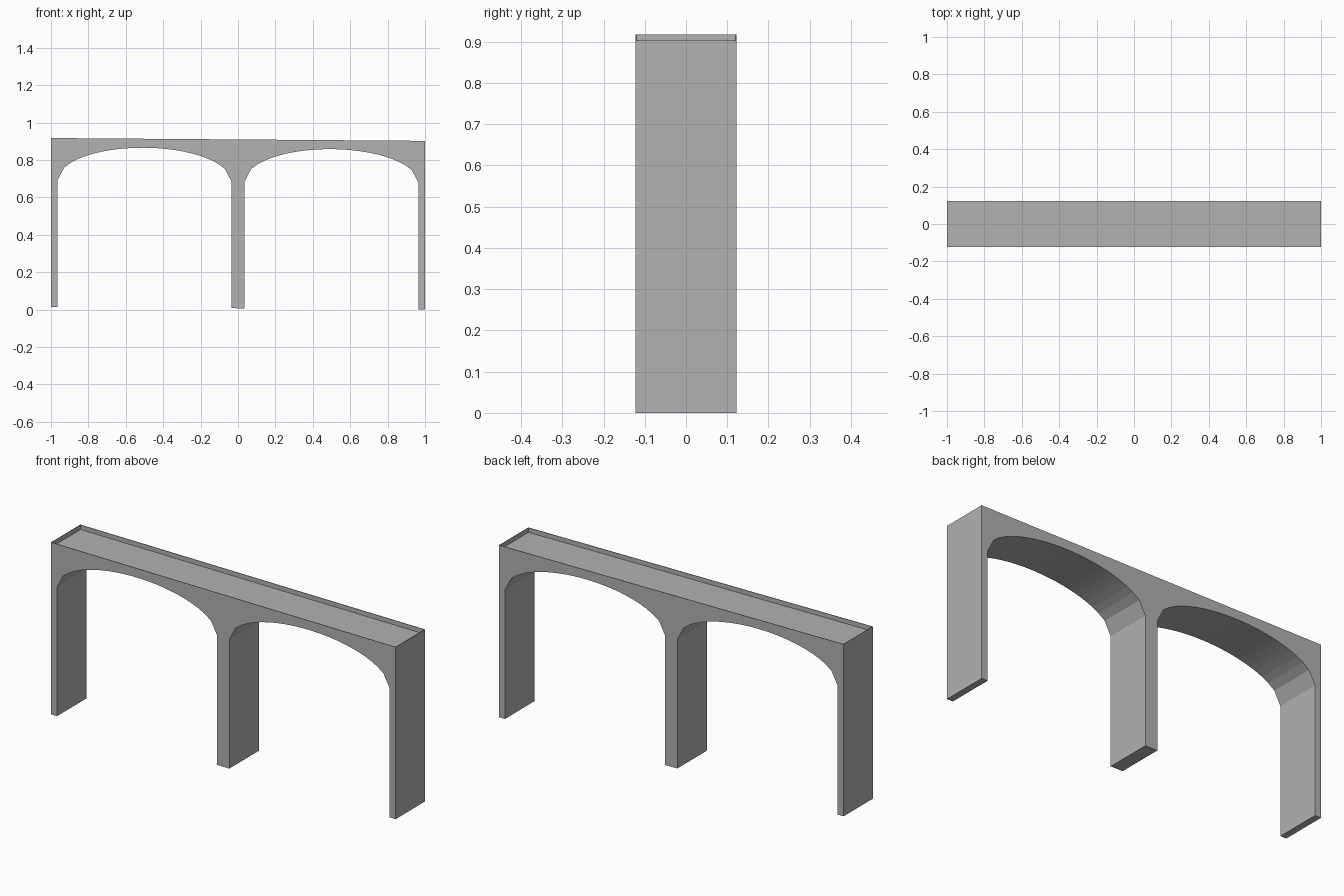
import bpy, bmesh, math

cube = bpy.data.objects.get("Cube")
if cube:
    bpy.data.objects.remove(cube, do_unlink=True)

SLOPE = 0.0075          # fall of the whole bridge towards +x
HALF = 0.122            # half of the width
PIER = 0.035            # end pier thickness, half of the middle pier
BASE, SPRING, RISE, DECK, TOP = SLOPE, 0.685, 0.177, 0.886, 0.91
STEPS = 26
WALL = 0.003

stone = bpy.data.materials.new("grey stone")
stone.use_nodes = True
grey = (0.445, 0.445, 0.445, 1)
stone.diffuse_color = grey
stone.node_tree.nodes["Principled BSDF"].inputs["Base Color"].default_value = grey


def prism(name, profile, y0, y1):
    """Extrude an x-z outline along y, following the slope."""
    bm = bmesh.new()
    face = bm.faces.new([bm.verts.new((x, y0, z - SLOPE * x)) for x, z in profile])
    out = bmesh.ops.extrude_face_region(bm, geom=[face])
    for v in out["geom"]:
        if isinstance(v, bmesh.types.BMVert):
            v.co.y = y1
    bmesh.ops.recalc_face_normals(bm, faces=bm.faces)
    mesh = bpy.data.meshes.new(name)
    bm.to_mesh(mesh)
    bm.free()
    mesh.materials.append(stone)
    obj = bpy.data.objects.new(name, mesh)
    bpy.context.collection.objects.link(obj)
    return obj


def arch(centre):
    """Half ellipse with evenly spaced x steps, from left to right."""
    a = 0.5 - PIER
    points = []
    for i in range(STEPS + 1):
        t = 2 * i / STEPS - 1
        points.append((centre + a * t, SPRING + RISE * math.sqrt(max(0, 1 - t * t))))
    return points


def span(centre):
    """Arch opening including the pier feet on both sides."""
    a = 0.5 - PIER
    return [(centre - a, BASE)] + arch(centre) + [(centre + a, BASE)]


# Piers, arches and deck in one body
outline = [(-1, DECK), (-1, BASE)] + span(-0.5) + span(0.5) + [(1, BASE), (1, DECK)]
prism("bridge_body", outline, -HALF, HALF)


def wall(name, x0, x1, y0, y1):
    prism(name, [(x0, DECK), (x1, DECK), (x1, TOP), (x0, TOP)], y0, y1)


# Thin parapet around the deck
wall("front_parapet", -1, 1, -HALF, -HALF + WALL)
wall("back_parapet", -1, 1, HALF - WALL, HALF)
wall("right_end_parapet", -1, -1 + WALL, -HALF + WALL, HALF - WALL)
wall("left_end_parapet", 1 - WALL, 1, -HALF + WALL, HALF - WALL)
